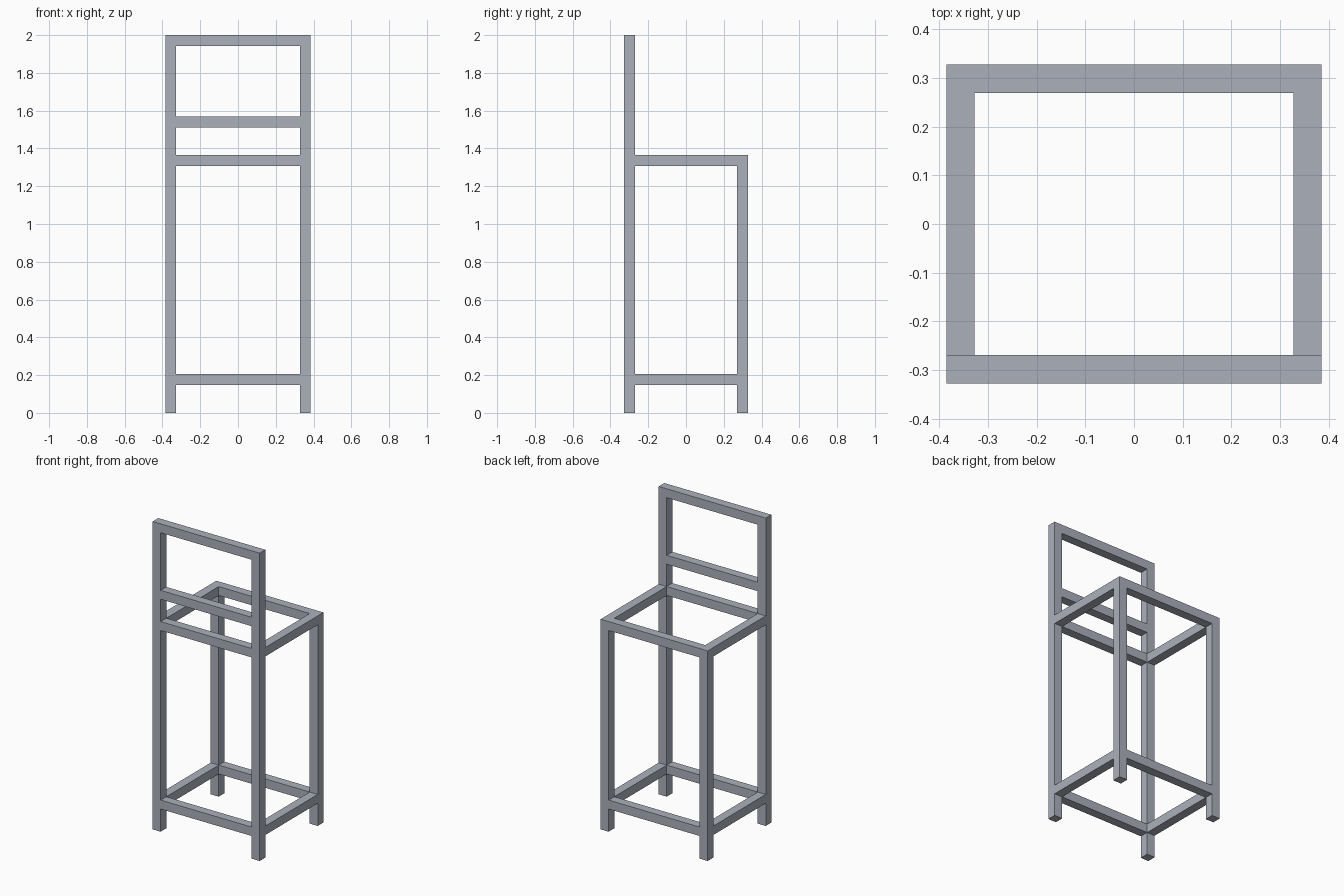
import bpy, bmesh
from mathutils import Vector

if "Cube" in bpy.data.objects:
    bpy.data.objects.remove(bpy.data.objects["Cube"])

T = 0.058                      # bar thickness
X, Y = 0.385, 0.327            # outer half sizes
SEAT, TOP = 1.365, 2.0         # seat frame top, backrest top
LOW, MID = 0.205, 1.568        # tops of foot rails and middle back rail

bm = bmesh.new()


def box(x0, x1, y0, y1, z0, z1):
    """Add an axis-aligned bar segment."""
    verts = bmesh.ops.create_cube(bm, size=1)["verts"]
    for v in verts:
        v.co = Vector((x1 if v.co.x > 0 else x0,
                       y1 if v.co.y > 0 else y0,
                       z1 if v.co.z > 0 else z0))


def post(x, y, levels):
    """Upright split at each rail, so that rails weld on cleanly."""
    for z0, z1 in zip(levels, levels[1:]):
        box(x - T / 2, x + T / 2, y - T / 2, y + T / 2, z0, z1)


cx, cy = X - T / 2, Y - T / 2
short = [0, LOW - T, LOW, SEAT - T, SEAT]
tall = short + [MID - T, MID, TOP - T, TOP]

# Four posts and the side rails
for s in (-1, 1):
    post(s * cx, -cy, tall)
    post(s * cx, cy, short)
    for z in (LOW, SEAT):
        box(s * cx - T / 2, s * cx + T / 2, -Y + T, Y - T, z - T, z)

# Cross rails: foot, seat and backrest
for y, tops in ((-cy, (LOW, SEAT, MID, TOP)), (cy, (LOW, SEAT))):
    for z in tops:
        box(-X + T, X - T, y - T / 2, y + T / 2, z - T, z)

# Remove the paired faces inside the joints, then weld
groups = {}
for f in bm.faces:
    key = tuple(round(c * 1000) for c in f.calc_center_median())
    groups.setdefault(key, []).append(f)
inner = [f for g in groups.values() if len(g) > 1 for f in g]
bmesh.ops.delete(bm, geom=inner, context="FACES")
bmesh.ops.remove_doubles(bm, verts=bm.verts, dist=0.0005)
bmesh.ops.recalc_face_normals(bm, faces=bm.faces)

mesh = bpy.data.meshes.new("stool_frame")
bm.to_mesh(mesh)
bm.free()
metal = bpy.data.materials.new("grey_metal")
metal.diffuse_color = (0.41, 0.44, 0.50, 1)
metal.use_nodes = True
metal.node_tree.nodes["Principled BSDF"].inputs["Base Color"].default_value = metal.diffuse_color
mesh.materials.append(metal)
bpy.context.collection.objects.link(bpy.data.objects.new("stool_frame", mesh))
